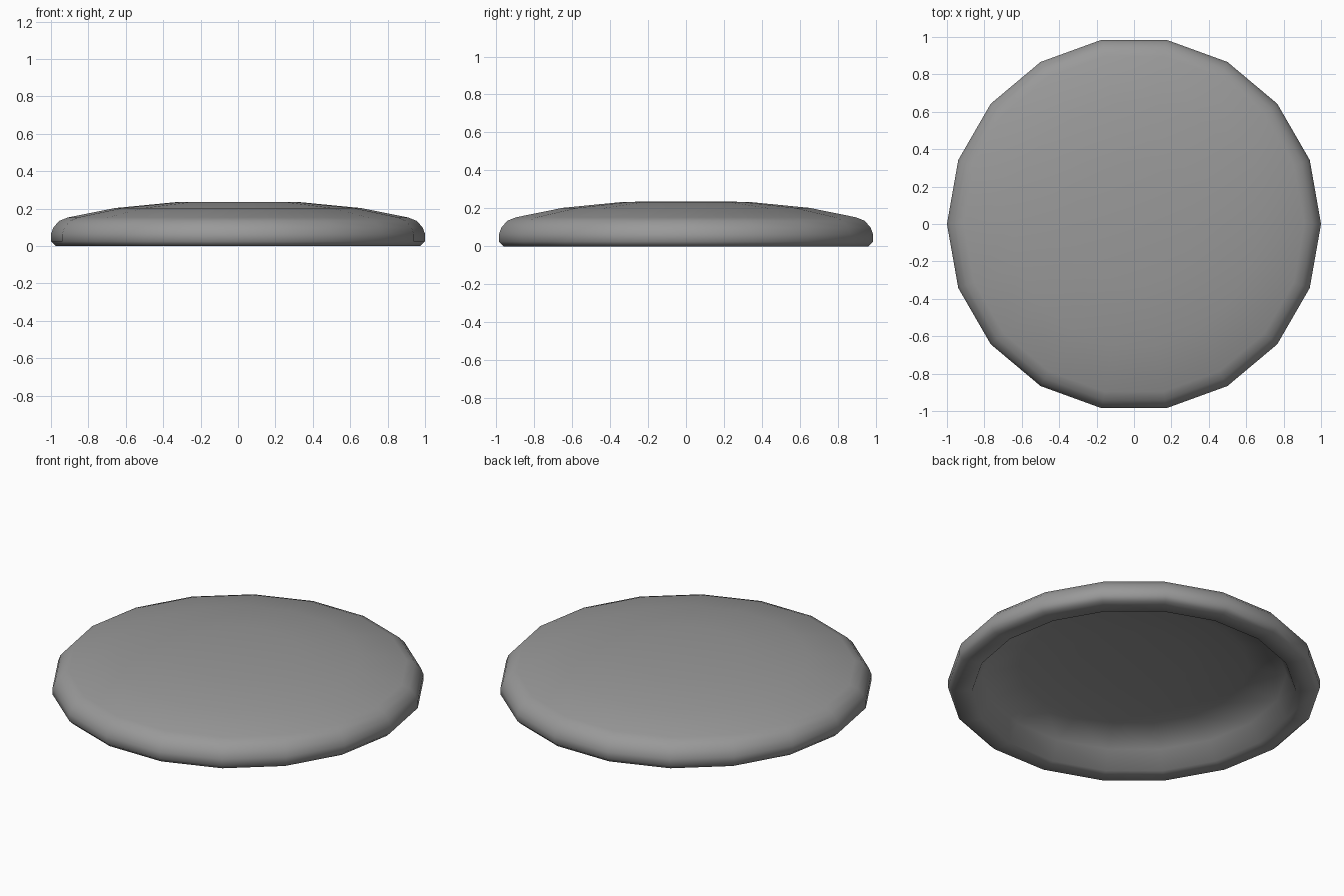
import bpy, bmesh
from math import cos, sin, tau

if "Cube" in bpy.data.objects:
    bpy.data.objects.remove(bpy.data.objects["Cube"])

SIDES = 18
# Half cross-section (radius, height): domed top, rounded edge, rim, hollow underside
PROFILE = [(0, .236), (.33, .235), (.66, .203), (.91, .153), (.955, .135),
           (.987, .10), (1, .065), (1, .025), (.975, 0), (.87, 0),
           (.82, .105), (.62, .155), (.31, .185), (0, .187)]


def lathe(name, profile, sides):
    bm = bmesh.new()
    rings = []
    for r, z in profile:
        n = sides if r > 0 else 1
        rings.append([bm.verts.new((r * cos(tau * i / sides), r * sin(tau * i / sides), z))
                      for i in range(n)])
    for a, b in zip(rings, rings[1:]):
        for i in range(sides):
            j = i + 1
            quad = [a[i % len(a)], b[i % len(b)], b[j % len(b)], a[j % len(a)]]
            bm.faces.new(list(dict.fromkeys(quad)))
    bmesh.ops.recalc_face_normals(bm, faces=bm.faces)
    mesh = bpy.data.meshes.new(name)
    bm.to_mesh(mesh)
    bm.free()
    obj = bpy.data.objects.new(name, mesh)
    bpy.context.collection.objects.link(obj)
    return obj


# Shallow domed lid with a hollow underside
lid = lathe("domed_lid", PROFILE, SIDES)
bpy.context.view_layer.objects.active = lid
lid.select_set(True)
bpy.ops.object.shade_smooth()

# Dark grey finish
mat = bpy.data.materials.new("dark_grey")
mat.diffuse_color = (.32, .32, .32, 1)
mat.use_nodes = True
mat.node_tree.nodes["Principled BSDF"].inputs["Base Color"].default_value = mat.diffuse_color
lid.data.materials.append(mat)
